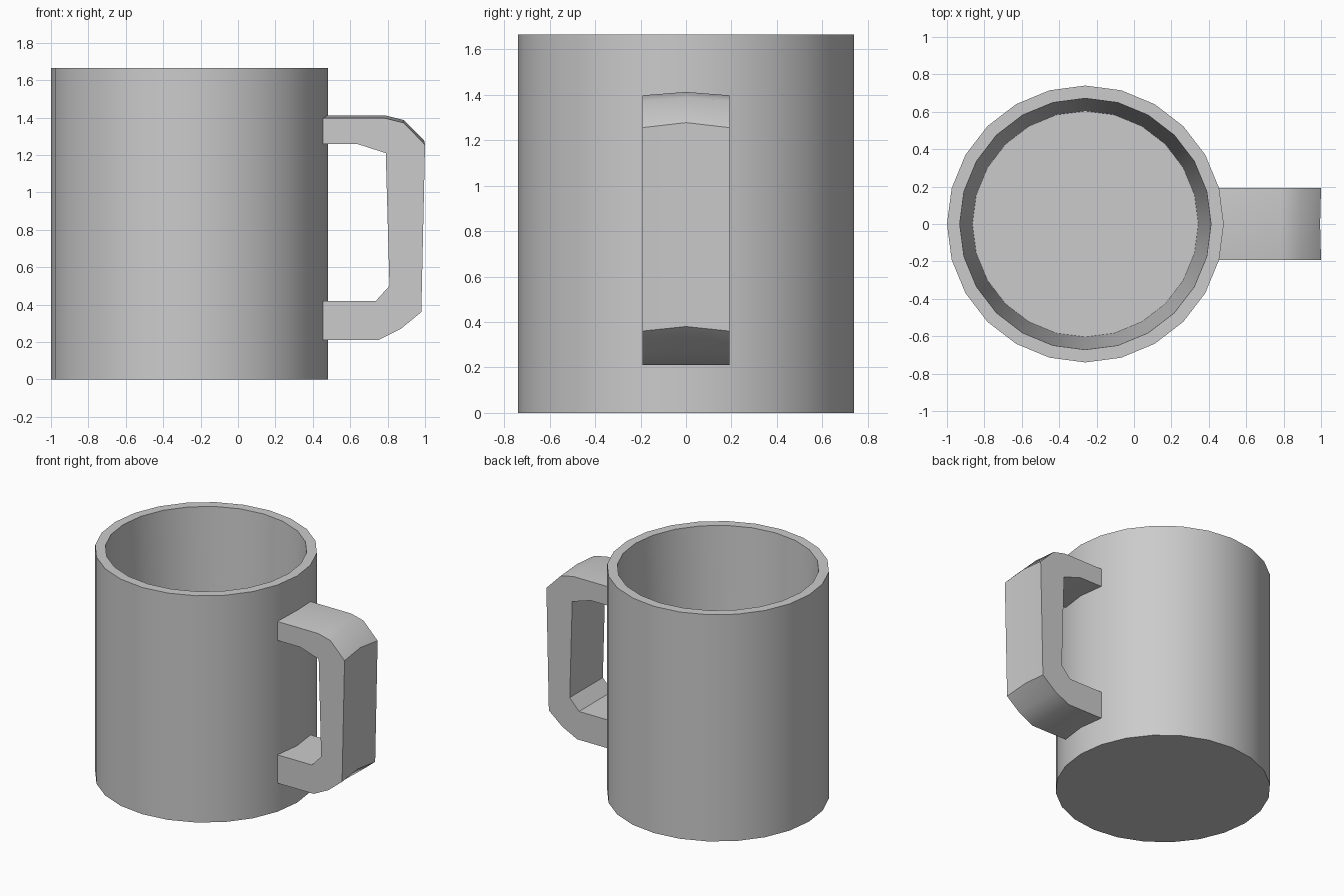
import bpy, bmesh
from math import sin, cos, radians, pi

if "Cube" in bpy.data.objects:
    bpy.data.objects.remove(bpy.data.objects["Cube"])

SIDES = 24
CENTRE_X = -0.26


def make_object(name, bm, angle=30):
    bmesh.ops.recalc_face_normals(bm, faces=bm.faces)
    mesh = bpy.data.meshes.new(name)
    bm.to_mesh(mesh)
    bm.free()
    ob = bpy.data.objects.new(name, mesh)
    bpy.context.collection.objects.link(ob)
    bpy.ops.object.select_all(action='DESELECT')
    ob.select_set(True)
    bpy.context.view_layer.objects.active = ob
    bpy.ops.object.shade_smooth_by_angle(angle=radians(angle))
    return ob


def bridge(bm, a, b, closed=True):
    n = len(a)
    for i in range(n):
        j = (i + 1) % n
        bm.faces.new((a[i], a[j], b[j], b[i]))


# Cup body: outer wall, rim, tapered inner wall and floor (radius, height)
bm = bmesh.new()
rings = []
for r, z in [(0.74, 0), (0.74, 1.665), (0.672, 1.665), (0.604, 0.08)]:
    rings.append([bm.verts.new((CENTRE_X + r * cos(2 * pi * i / SIDES),
                                r * sin(2 * pi * i / SIDES), z))
                  for i in range(SIDES)])
for a, b in zip(rings, rings[1:]):
    bridge(bm, a, b)
bm.faces.new(rings[0])
bm.faces.new(rings[-1])
make_object("cup_body", bm)

# Handle: C-shaped profile in x, z; third value lifts the middle line
profile = [
    (0.45, 1.397, 0.015), (0.785, 1.397, 0.015), (0.885, 1.372, 0.015),
    (1.0, 1.255, 0.022), (0.98, 0.36, 0.02), (0.87, 0.27, 0.005),
    (0.75, 0.21, 0), (0.45, 0.21, 0),
    (0.45, 0.418, 0), (0.735, 0.418, 0), (0.81, 0.50, 0),
    (0.79, 1.21, 0), (0.64, 1.258, 0), (0.45, 1.258, 0),
]
bm = bmesh.new()
left, middle, right = [
    [bm.verts.new((x - (0.005 if mid and x > 0.9 else 0), y, z + lift * mid))
     for x, z, lift in profile]
    for y, mid in [(-0.192, 0), (0, 1), (0.192, 0)]]
bridge(bm, left, middle)
bridge(bm, middle, right)
bm.faces.new(left)
bm.faces.new(right)
make_object("handle", bm, 35)
